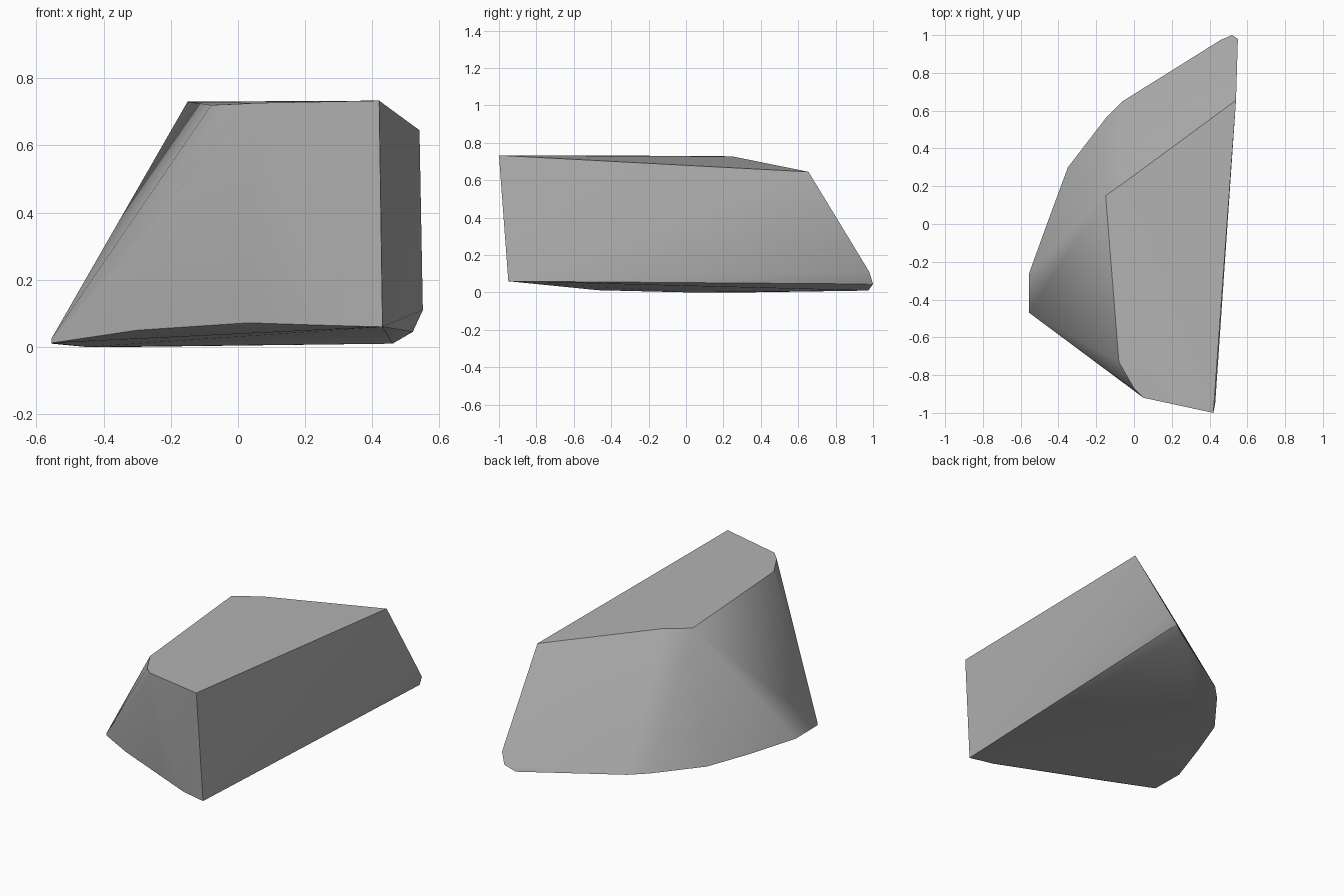
import bpy
import bmesh
import math

# Remove the default object only
default_cube = bpy.data.objects.get("Cube")
if default_cube:
    bpy.data.objects.remove(default_cube, do_unlink=True)


def make_material(name, colour):
    material = bpy.data.materials.new(name)
    material.use_nodes = True
    material.diffuse_color = colour
    material.node_tree.nodes["Principled BSDF"].inputs["Base Color"].default_value = colour
    return material


def convex_solid(name, corner_groups, material):
    """Wrap a convex skin around groups of corner points."""
    bm = bmesh.new()
    for group in corner_groups:
        for corner in group:
            bm.verts.new(corner)
    hull = bmesh.ops.convex_hull(bm, input=bm.verts)
    spare = {g for g in hull["geom_interior"] + hull["geom_unused"]
             if isinstance(g, bmesh.types.BMVert)}
    bmesh.ops.delete(bm, geom=list(spare), context="VERTS")
    bmesh.ops.dissolve_limit(bm, angle_limit=math.radians(0.5),
                             verts=bm.verts, edges=bm.edges)
    bmesh.ops.recalc_face_normals(bm, faces=bm.faces)
    mesh = bpy.data.meshes.new(name)
    bm.to_mesh(mesh)
    bm.free()
    mesh.materials.append(material)
    obj = bpy.data.objects.new(name, mesh)
    bpy.context.collection.objects.link(obj)
    return obj


# Sloping top plateau with a worn front corner
top_rim = [(-.15, .15, .73), (-.01, .25, .727), (.54, .655, .645),
           (.42, -1, .733), (.05, -.92, .726), (0, -.87, .723), (-.08, -.73, .72)]

# Front foot, curving round to the low side
front_foot = [(.43, -.95, .06), (.28, -.92, .064), (.03, -.82, .072),
              (-.3, -.65, .05), (-.555, -.47, .025)]

# Low side and back foot, resting on the ground
back_foot = [(-.555, -.47, .012), (-.555, -.26, .01), (-.45, .03, 0),
             (-.35, .3, 0), (-.15, .56, .004), (-.06, .65, .006)]

# Chipped back corner
back_corner = [(.46, .975, .01), (.52, 1, .045), (.55, .98, .11)]

stone = make_material("stone grey", (.45, .45, .45, 1))
rock = convex_solid("rock", [top_rim, front_foot, back_foot, back_corner], stone)

# Soft shading over shallow facets, crisp main edges
bpy.ops.object.select_all(action="DESELECT")
rock.select_set(True)
bpy.context.view_layer.objects.active = rock
bpy.ops.object.shade_smooth_by_angle(angle=math.radians(30))
